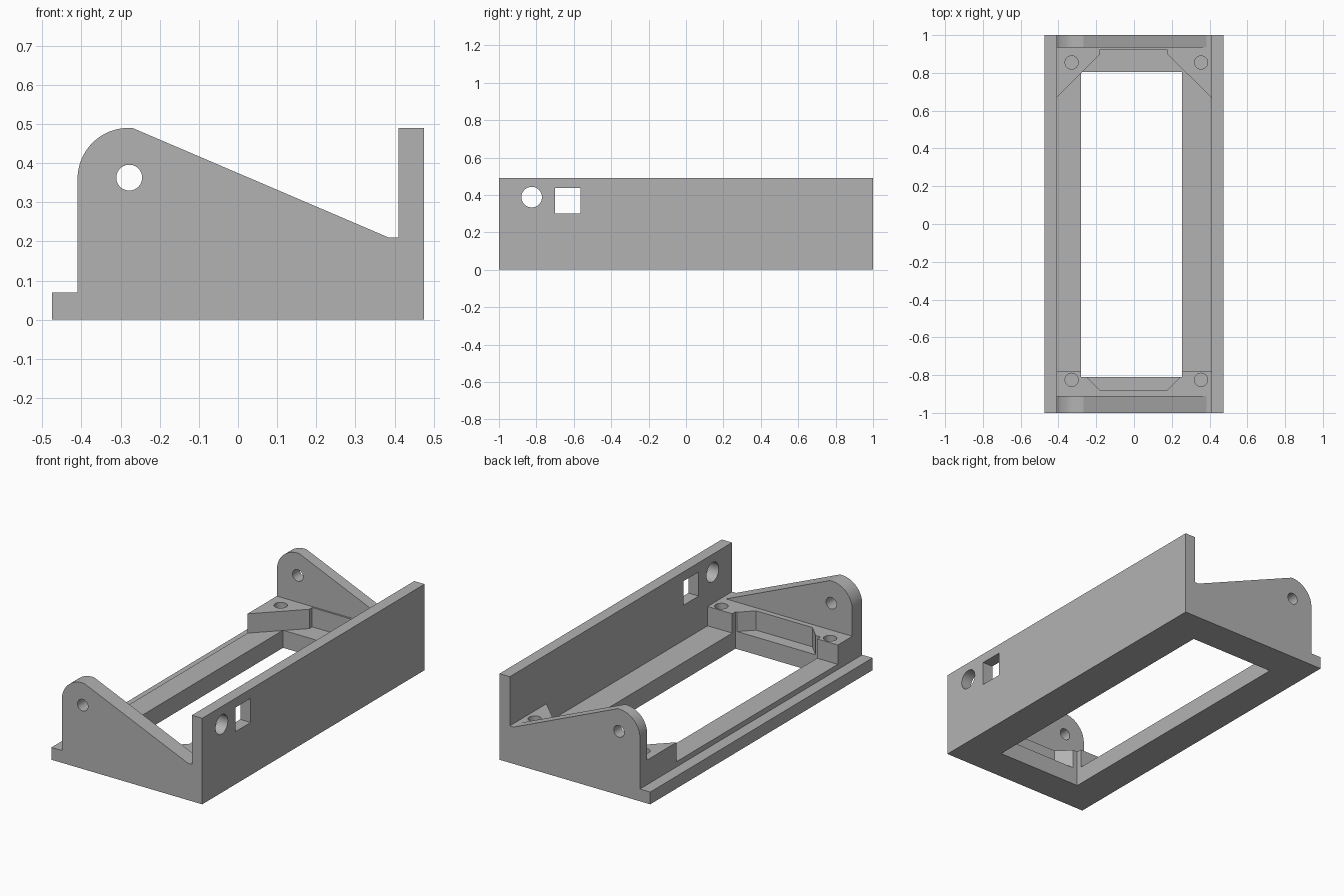
import bpy, bmesh, math
from mathutils import Vector

if "Cube" in bpy.data.objects:
    bpy.data.objects.remove(bpy.data.objects["Cube"], do_unlink=True)

grey = bpy.data.materials.new("plain grey")
grey.use_nodes = True
colour = (0.45, 0.45, 0.45, 1)
grey.diffuse_color = colour
grey.node_tree.nodes["Principled BSDF"].inputs["Base Color"].default_value = colour

# Maps a profile point (a, b) and a depth d along the named axis to 3D
PLACE = {
    "x": lambda a, b, d: (d, a, b),
    "y": lambda a, b, d: (a, d, b),
    "z": lambda a, b, d: (a, b, d),
}


def prism(name, profile, axis, start, end):
    """Extrude a closed 2D profile along an axis."""
    place = PLACE[axis]
    bm = bmesh.new()
    face = bm.faces.new([bm.verts.new(place(a, b, start)) for a, b in profile])
    shift = Vector(place(0, 0, end - start))
    result = bmesh.ops.extrude_face_region(bm, geom=[face], use_keep_orig=True)
    moved = [g for g in result["geom"] if isinstance(g, bmesh.types.BMVert)]
    bmesh.ops.translate(bm, verts=moved, vec=shift)
    bmesh.ops.recalc_face_normals(bm, faces=bm.faces)
    mesh = bpy.data.meshes.new(name)
    bm.to_mesh(mesh)
    bm.free()
    mesh.materials.append(grey)
    obj = bpy.data.objects.new(name, mesh)
    bpy.context.collection.objects.link(obj)
    return obj


def rect(a0, a1, b0, b1):
    return [(a0, b0), (a1, b0), (a1, b1), (a0, b1)]


def arc(ca, cb, radius, start, end, steps):
    angles = [math.radians(start + (end - start) * i / steps) for i in range(steps + 1)]
    return [(ca + radius * math.cos(t), cb + radius * math.sin(t)) for t in angles]


def circle(ca, cb, radius):
    return arc(ca, cb, radius, 0, 360, 40)[:-1]


def cut(obj, profile, axis, start, end):
    """Cut a prism out of a part."""
    cutter = prism("cutter", profile, axis, start, end)
    cutter.hide_render = True
    mod = obj.modifiers.new("cut", "BOOLEAN")
    mod.operation, mod.solver, mod.object = "DIFFERENCE", "EXACT", cutter
    bpy.context.view_layer.objects.active = obj
    bpy.ops.object.modifier_apply(modifier=mod.name)
    bpy.data.objects.remove(cutter, do_unlink=True)


HALF, INNER = 0.475, 0.41
LEDGE, DECK, BLOCK_TOP, TOP = 0.07, 0.10, 0.21, 0.49
FRONT_PLATE, BACK_PLATE = -0.91, 0.935

# Base frame with the tall side wall
frame = prism("base_frame_and_wall", [
    (-HALF, 0), (HALF, 0), (HALF, TOP), (INNER, TOP),
    (INNER, DECK), (-INNER, DECK), (-INNER, LEDGE), (-HALF, LEDGE)], "y", -1, 1)
cut(frame, rect(-0.28, 0.255, -0.81, 0.805), "z", -0.1, 0.3)
cut(frame, circle(-0.825, 0.388, 0.055), "x", 0.3, 0.6)
cut(frame, rect(-0.70, -0.565, 0.30, 0.437), "x", 0.3, 0.6)
parts = [frame]

# Sloping end plates with a rounded shoulder and pivot hole
plate = [(-INNER, DECK)] + arc(-0.28, 0.36, 0.13, 180, 85, 24)
plate += [(0.385, BLOCK_TOP), (INNER, BLOCK_TOP), (INNER, DECK)]
for name, start, end in (("front_end_plate", -1, FRONT_PLATE),
                         ("back_end_plate", BACK_PLATE, 1)):
    obj = prism(name, plate, "y", start, end)
    cut(obj, circle(-0.278, 0.363, 0.033), "y", start - 0.1, end + 0.1)
    parts.append(obj)

# Raised mounting blocks with screw holes
front = [(-INNER, FRONT_PLATE), (-INNER, -0.78), (-0.28, -0.78), (-0.28, -0.81),
         (-0.25, -0.81), (-0.18, -0.88), (0.175, -0.88), (0.245, -0.81),
         (0.255, -0.81), (0.255, -0.78), (INNER, -0.78), (INNER, FRONT_PLATE)]
back = [(-INNER, BACK_PLATE), (-INNER, 0.67), (-0.18, 0.90), (-0.18, 0.925),
        (0.175, 0.925), (0.175, 0.90), (INNER, 0.67), (INNER, BACK_PLATE)]
for name, outline, y in (("front_mount_block", front, -0.825),
                         ("back_mount_block", back, 0.855)):
    obj = prism(name, outline, "z", DECK, BLOCK_TOP)
    for x in (-0.33, 0.355):
        cut(obj, circle(x, y, 0.035), "z", 0, 0.4)
    parts.append(obj)

# Smooth the round surfaces and keep the edges sharp
bpy.ops.object.select_all(action="DESELECT")
for obj in parts:
    obj.select_set(True)
bpy.context.view_layer.objects.active = frame
bpy.ops.object.shade_smooth_by_angle(angle=math.radians(20))
